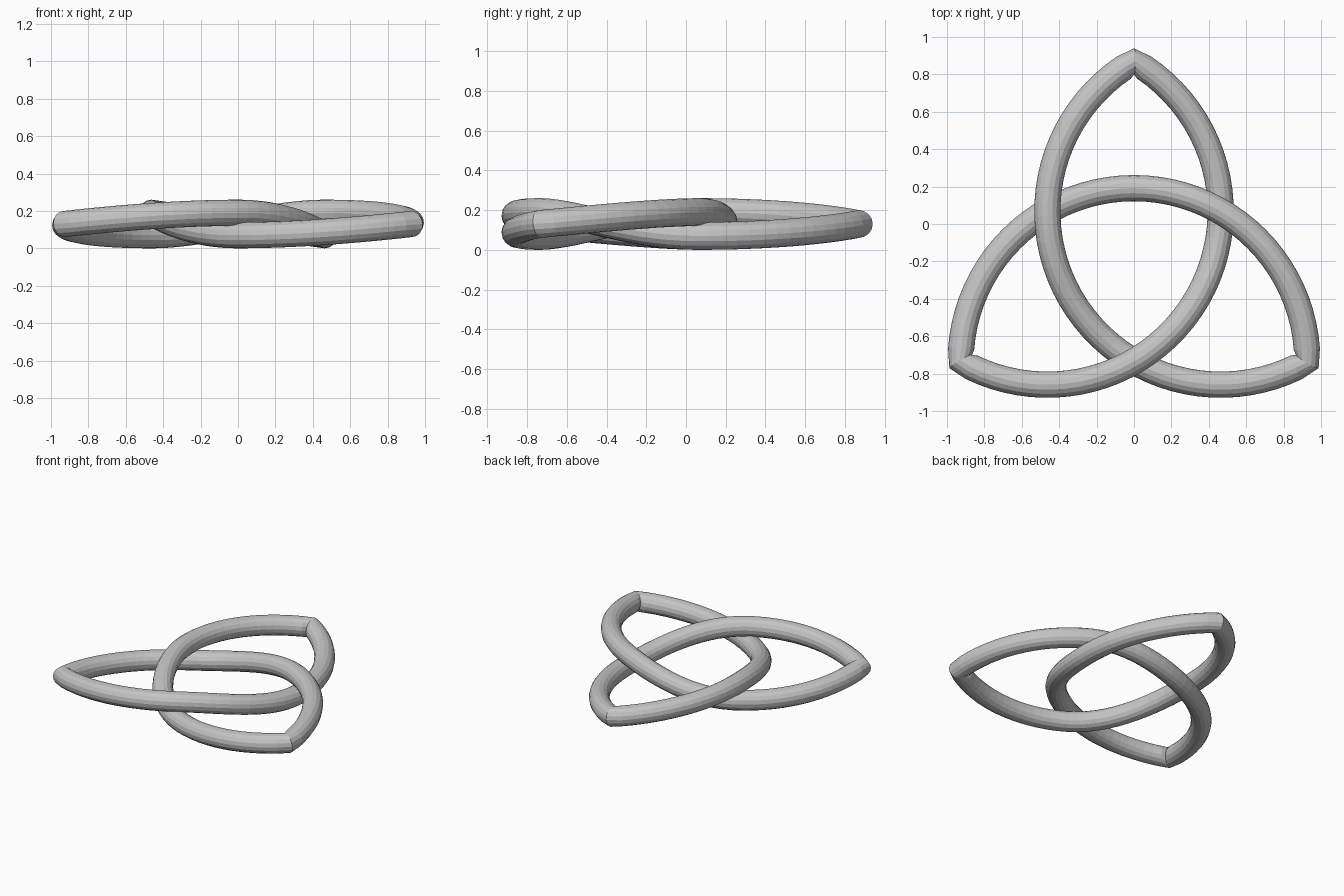
import bpy
from math import sin, cos, pi, radians, sqrt

cube = bpy.data.objects.get("Cube")
if cube:
    bpy.data.objects.remove(cube, do_unlink=True)

TIP = 1.07                  # knot centre to each pointed tip
ARC = TIP * sqrt(3) / 2     # radius of each half-circle strand
CENTRE_Y = -0.2
TUBE = 0.07
MID_Z, WAVE = 0.13, 0.06
STEPS = 44


def weave(t):
    """Over at the first crossing, under at the second, level at the tips."""
    if t < 1 / 3:
        return sin(1.5 * pi * t)
    if t > 2 / 3:
        return -sin(1.5 * pi * (1 - t))
    return cos(3 * pi * (t - 1 / 3))


# Path: three half circles joined tip to tip
points = []
for k in range(3):
    out = radians(150 - 120 * k)
    cx, cy = TIP / 2 * cos(out), CENTRE_Y + TIP / 2 * sin(out)
    for i in range(STEPS):
        t = i / STEPS
        a = out + pi / 2 + pi * t
        points.append((cx + ARC * cos(a), cy + ARC * sin(a), MID_Z + WAVE * weave(t), 1))

# Round tube swept along the closed path
curve = bpy.data.curves.new("knot_strand", "CURVE")
curve.dimensions = "3D"
curve.twist_mode = "Z_UP"
curve.bevel_depth = TUBE
curve.bevel_resolution = 6
spline = curve.splines.new("POLY")
spline.points.add(len(points) - 1)
for p, co in zip(spline.points, points):
    p.co = co
spline.use_cyclic_u = True
spline.use_smooth = False

knot = bpy.data.objects.new("knot_strand", curve)
bpy.context.collection.objects.link(knot)

# Plain grey colour
grey = bpy.data.materials.new("plain_grey")
grey.use_nodes = True
colour = (0.55, 0.55, 0.55, 1)
grey.diffuse_color = colour
grey.node_tree.nodes["Principled BSDF"].inputs["Base Color"].default_value = colour
curve.materials.append(grey)

# Turn the sweep into a flat-faced mesh
bpy.ops.object.select_all(action="DESELECT")
knot.select_set(True)
bpy.context.view_layer.objects.active = knot
bpy.ops.object.convert(target="MESH")
bpy.ops.object.shade_flat()
